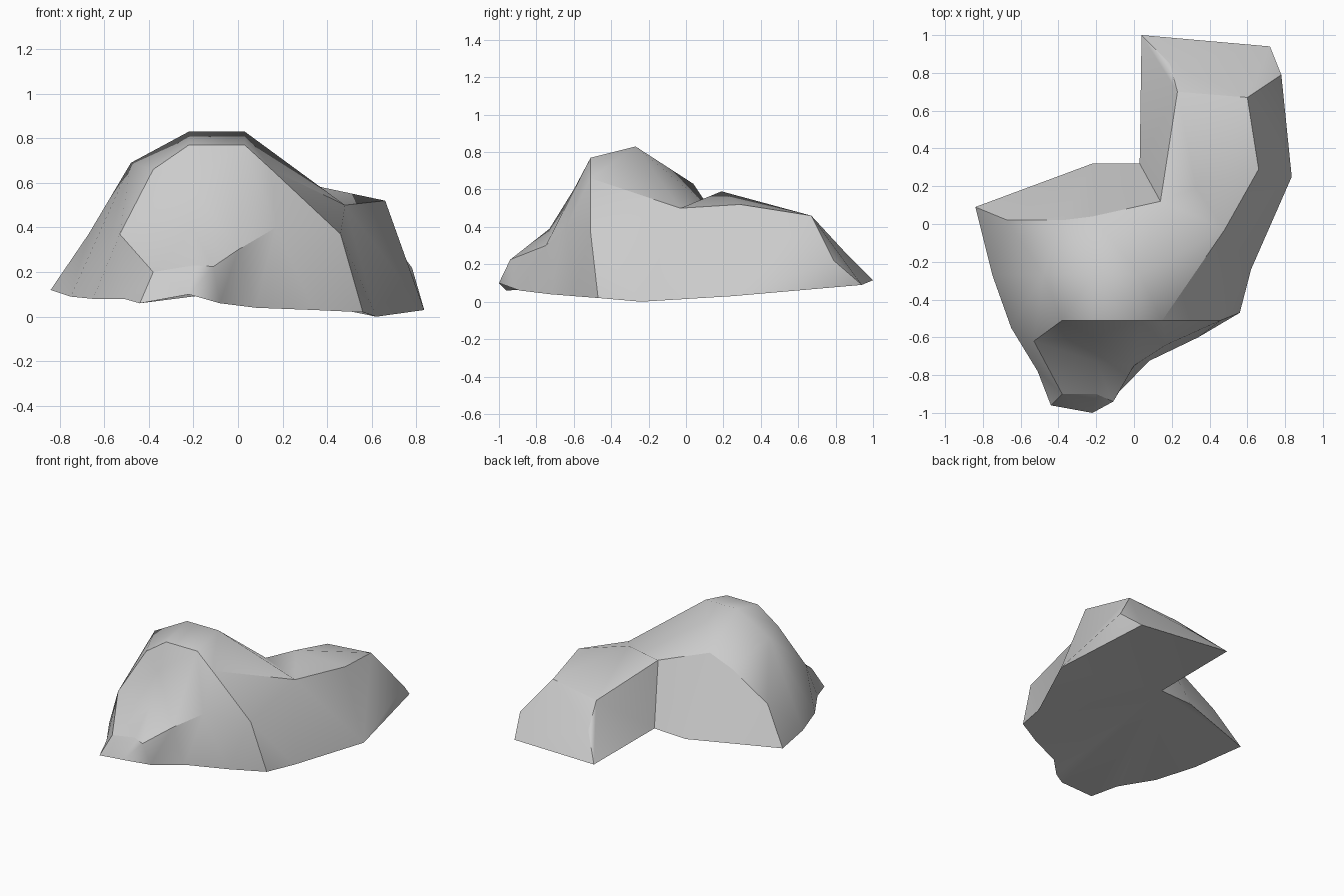
import bpy
import bmesh
from mathutils import Vector
from mathutils.geometry import delaunay_2d_cdt

if "Cube" in bpy.data.objects:
    bpy.data.objects.remove(bpy.data.objects["Cube"], do_unlink=True)


def stone_material(name, value):
    mat = bpy.data.materials.new(name)
    mat.use_nodes = True
    colour = (value, value, value, 1)
    mat.diffuse_color = colour
    shader = mat.node_tree.nodes["Principled BSDF"]
    shader.inputs["Base Color"].default_value = colour
    shader.inputs["Roughness"].default_value = 0.9
    return mat


def pairs(lines):
    return [pair for line in lines for pair in zip(line, line[1:])]


def boulder(name, outline, sharp, soft, overhangs, mat):
    """Stretch a skin over sharp and soft crease lines, closed underneath."""
    sharp = [outline + outline[:1]] + sharp
    points = list(dict.fromkeys(p for line in sharp + soft for p in line))
    index = {p: i for i, p in enumerate(points)}
    edges = [(index[a], index[b]) for a, b in pairs(sharp + soft)]
    flat = [Vector(p[:2]) for p in points]
    _, _, faces, origin, _, _ = delaunay_2d_cdt(flat, edges, [], 1, 1e-5)

    # Skin over the creases, then a fan underneath from the first foot corner
    bm = bmesh.new()
    verts = [bm.verts.new(points[o[0]]) for o in origin]
    for face in faces:
        bm.faces.new([verts[i] for i in face])
    by_point = {points[o[0]]: v for o, v in zip(origin, verts)}
    hub, *rim = [by_point[p] for p in outline]
    for a, b in zip(rim, rim[1:]):
        bm.faces.new((hub, b, a))

    # Corners that lean out past the foot
    for point, leaning in overhangs.items():
        by_point[point].co = leaning
    bmesh.ops.recalc_face_normals(bm, faces=bm.faces)

    # Smooth shading broken only along the sharp creases
    for face in bm.faces:
        face.smooth = True
    for a, b in pairs(sharp):
        edge = bm.edges.get((by_point[a], by_point[b]))
        if edge:
            edge.smooth = False
    mesh = bpy.data.meshes.new(name)
    bm.to_mesh(mesh)
    bm.free()
    mesh.materials.append(mat)
    obj = bpy.data.objects.new(name, mesh)
    bpy.context.collection.objects.link(obj)


# Corners of the foot where creases land
west_foot = (-0.84, 0.09, 0.12)
nose_left_foot = (-0.44, -0.96, 0.06)
nose_right_foot = (-0.08, -0.89, 0.06)
front_foot = (0.34, -0.6, 0.03)
east_foot = (0.56, -0.47, 0.02)
arm_outer_foot = (0.72, 0.94, 0.09)
arm_inner_foot = (0.04, 1.0, 0.115)
notch_foot = (0.03, 0.32, 0.12)

foot = [
    notch_foot, (-0.22, 0.32, 0.11), west_foot, (-0.75, -0.27, 0.09),
    (-0.65, -0.55, 0.08), (-0.51, -0.78, 0.08), nose_left_foot, (-0.22, -1.0, 0.1),
    nose_right_foot, (0.08, -0.725, 0.04), front_foot, east_foot,
    (0.62, -0.24, 0.0), (0.835, 0.25, 0.03), arm_outer_foot, arm_inner_foot,
]

# Corners shared by several creases
notch = (0.14, 0.12, 0.51)
back_shoulder = (-0.38, 0.02, 0.55)
west_shoulder = (-0.48, -0.27, 0.69)
summit_east = (0.03, -0.27, 0.83)
saddle = (0.33, 0.19, 0.59)
east_crest = (0.48, -0.03, 0.5)
arm_inner = (0.23, 0.7, 0.415)
arm_outer = (0.6, 0.67, 0.46)
arm_corner = (0.73, 0.79, 0.22)
brow_east = (0.15, -0.51, 0.66)
brow_mid = (-0.22, -0.51, 0.77)
brow_west = (-0.38, -0.51, 0.66)
west_cheek = (-0.53, -0.62, 0.37)
cheek = (0.46, -0.51, 0.37)
ledge = (0.17, -0.64, 0.4)
nose_left = (-0.38, -0.9, 0.2)
nose_mid = (-0.2, -0.9, 0.23)
nose_right = (-0.12, -0.915, 0.225)

sharp_creases = [
    # Back wall and inner side of the arm
    [west_foot, (-0.67, 0.02, 0.37), back_shoulder, (-0.22, 0.04, 0.63), notch, notch_foot],
    [notch, arm_inner, (0.19, 0.85, 0.265), arm_inner_foot],
    # Arm end and outer crest
    [arm_inner, arm_outer, arm_corner, arm_outer_foot],
    [arm_outer, (0.66, 0.29, 0.52), east_crest, brow_east],
    # Brow around the front face
    [east_foot, cheek, brow_east, (0.03, -0.51, 0.77), brow_mid, brow_west,
     west_cheek, nose_left, nose_left_foot],
    # Nose and ledge
    [nose_left, nose_mid, nose_right, (0.0, -0.75, 0.3), ledge],
]

soft_creases = [
    # Summit and its flanks
    [brow_west, west_shoulder, (-0.22, -0.27, 0.83), summit_east, east_crest],
    [west_cheek, west_shoulder, back_shoulder],
    [cheek, east_crest],
    # Valley between the summit and the arm
    [summit_east, notch, east_crest, saddle, notch],
    [arm_inner, saddle, arm_outer],
    # Front face
    [nose_right, nose_right_foot],
    [nose_mid, (-0.2, -0.73, 0.39), (-0.22, -0.6, 0.6), brow_mid],
    [front_foot, ledge, cheek],
]

overhangs = {arm_corner: (0.78, 0.79, 0.22), nose_right: (-0.11, -0.94, 0.225)}

boulder("rock", foot, sharp_creases, soft_creases, overhangs,
        stone_material("grey stone", 0.6))
